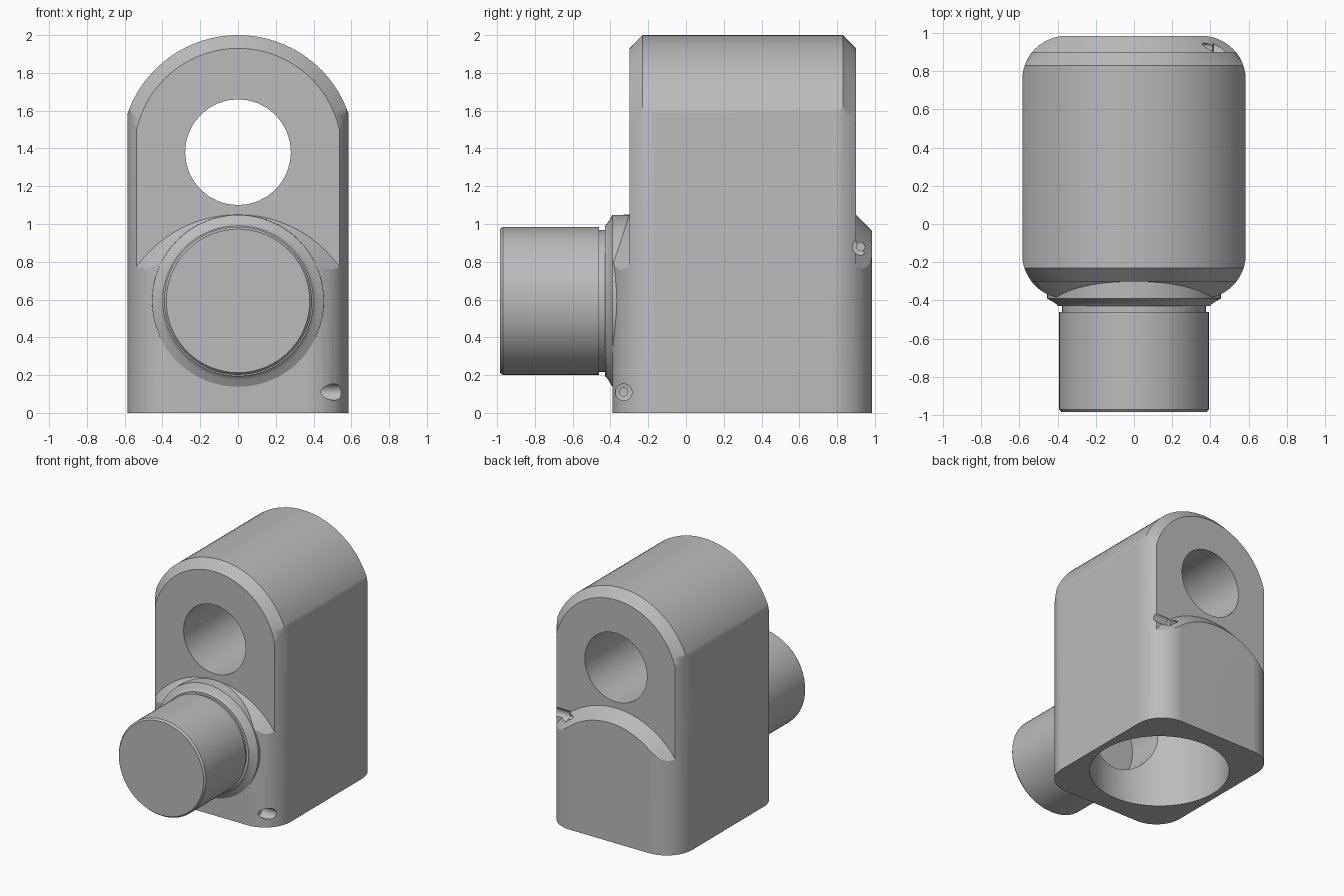
import bpy, bmesh, math
from math import sin, cos, pi

cube = bpy.data.objects.get("Cube")
if cube:
    bpy.data.objects.remove(cube, do_unlink=True)

steel = bpy.data.materials.new("plain_grey")
steel.use_nodes = True
grey = (0.5, 0.5, 0.5, 1)
steel.diffuse_color = grey
steel.node_tree.nodes["Principled BSDF"].inputs["Base Color"].default_value = grey


def loft(name, rings):
    """Closed solid through equal-length rings of points."""
    bm = bmesh.new()
    loops = [[bm.verts.new(p) for p in ring] for ring in rings]
    n = len(loops[0])
    for a, b in zip(loops, loops[1:]):
        for i in range(n):
            j = (i + 1) % n
            bm.faces.new((a[i], a[j], b[j], b[i]))
    bm.faces.new(loops[0])
    bm.faces.new(loops[-1])
    bmesh.ops.recalc_face_normals(bm, faces=bm.faces)
    mesh = bpy.data.meshes.new(name)
    bm.to_mesh(mesh)
    bm.free()
    mesh.materials.append(steel)
    ob = bpy.data.objects.new(name, mesh)
    bpy.context.collection.objects.link(ob)
    return ob


def turned(name, axis, centre, profile, n=64):
    """Turned solid; profile is (radius, position along axis)."""
    def point(r, t, i):
        u, v = r * cos(2 * pi * i / n), r * sin(2 * pi * i / n)
        a, b = centre
        return {"x": (t, a + u, b + v), "y": (a + u, t, b + v),
                "z": (a + u, b + v, t)}[axis]
    return loft(name, [[point(r, t, i) for i in range(n)] for r, t in profile])


def arch(y, radius, centre_z, n=40):
    """Round-topped outline at depth y."""
    ring = [(radius * cos(pi * i / n), y, centre_z + radius * sin(pi * i / n))
            for i in range(n + 1)]
    return ring + [(-radius, y, -0.2), (radius, y, -0.2)]


def combine(target, tool, operation):
    mod = target.modifiers.new("cut", "BOOLEAN")
    mod.object, mod.operation, mod.solver = tool, operation, "EXACT"
    bpy.context.view_layer.objects.active = target
    bpy.ops.object.modifier_apply(modifier=mod.name)
    bpy.data.objects.remove(tool, do_unlink=True)


def smooth(ob):
    bpy.ops.object.select_all(action="DESELECT")
    ob.select_set(True)
    bpy.context.view_layer.objects.active = ob
    bpy.ops.object.shade_smooth_by_angle(angle=math.radians(25))
    ob.modifiers.new("even_normals", "WEIGHTED_NORMAL").keep_sharp = True


# Rounded-rectangle block
half, front, back, corner = 0.585, -0.39, 0.985, 0.23
plan = []
for k, (x, y) in enumerate([(half - corner, back - corner), (corner - half, back - corner),
                            (corner - half, front + corner), (half - corner, front + corner)]):
    for i in range(13):
        a = (k + i / 12) * pi / 2
        plan.append((x + corner * cos(a), y + corner * sin(a)))
body = loft("body", [[(x, y, z) for x, y in plan] for z in (0, 2.2)])

# Tall chamfered arch joined with the thicker, lower arch
shape = loft("tall_arch", [arch(y, r, 1.38) for y, r in
                           [(-0.3, 0.55), (-0.23, 0.62), (0.83, 0.62), (0.9, 0.55)]])
low = loft("low_arch", [arch(y, r, 0.39) for y, r in
                        [(-0.42, 0.54), (-0.3, 0.66), (0.9, 0.66), (1.02, 0.54)]])
combine(shape, low, "UNION")
combine(body, shape, "INTERSECT")

# Flared collar round the shaft
collar = turned("collar", "y", (0, 0.593),
                [(0.398, -0.43), (0.406, -0.42), (0.42, -0.41), (0.455, -0.39), (0.457, -0.27)])
combine(body, collar, "UNION")

# Cross hole, underside bore and shaft socket
combine(body, turned("cross_hole", "y", (0, 1.38), [(0.28, -0.6), (0.28, 1.2)], 32), "DIFFERENCE")
bore = turned("bore", "z", (0, 0.3), [(0.53, -0.1), (0.53, 0.98)])
combine(body, bore, "DIFFERENCE")
combine(body, turned("socket", "y", (0, 0.593), [(0.33, -0.41), (0.33, 0.1)]), "DIFFERENCE")

# Countersunk screw holes on the left side
for y, z in [(-0.33, 0.11), (0.925, 0.88)]:
    hole = turned("screw_hole", "x", (y, z),
                  [(0.022, 0.33), (0.022, 0.41), (0.044, 0.415), (0.044, 0.7)], 24)
    combine(body, hole, "DIFFERENCE")
smooth(body)

# Shaft with a narrow neck and bevelled end
shaft = turned("shaft", "y", (0, 0.593),
               [(0.38, -0.985), (0.392, -0.97), (0.392, -0.46), (0.376, -0.46), (0.376, -0.425)])
smooth(shaft)
